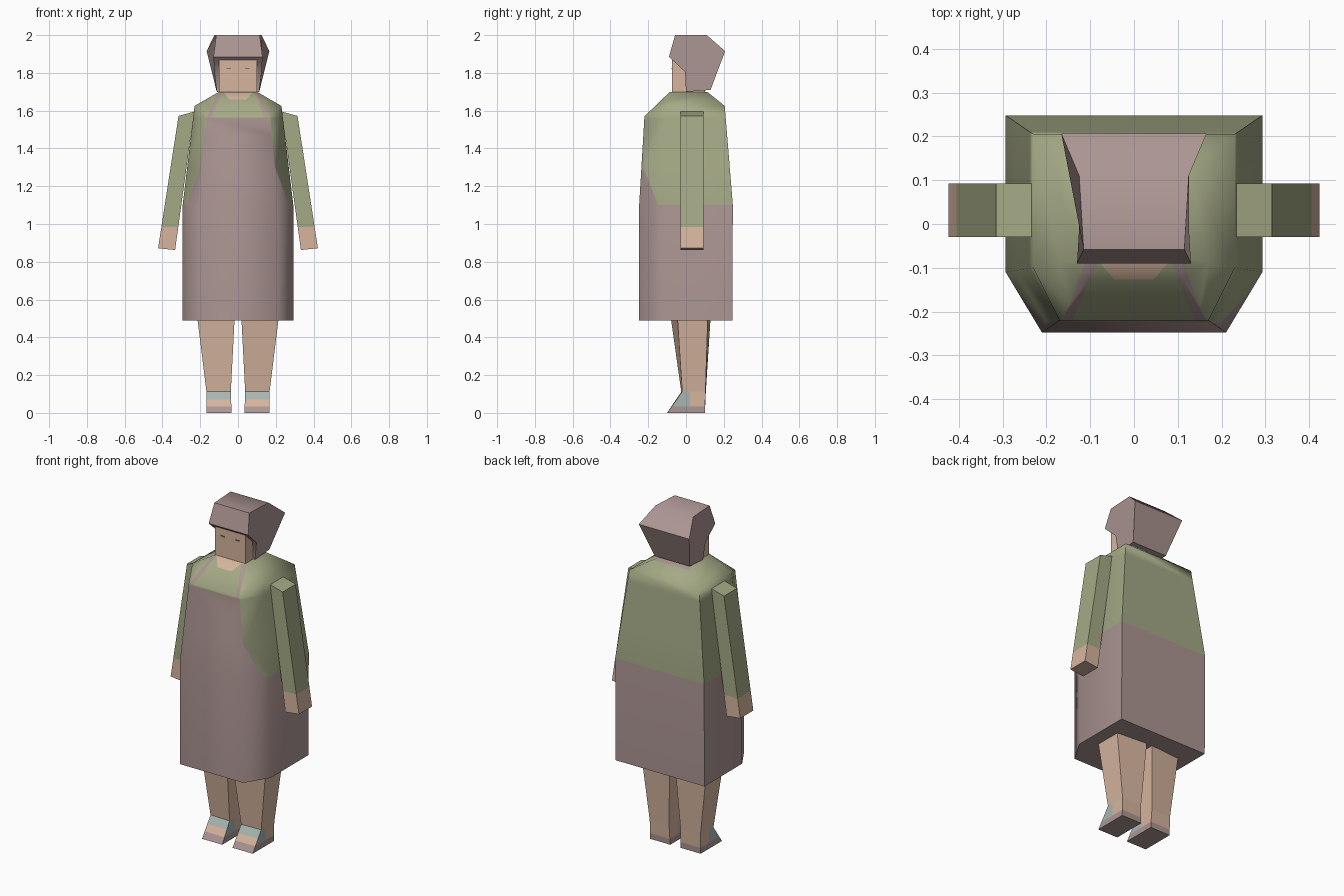
import bpy, bmesh
from mathutils import Vector

cube = bpy.data.objects.get("Cube")
if cube:
    bpy.data.objects.remove(cube)


def material(name, rgb):
    m = bpy.data.materials.new(name)
    m.use_nodes = True
    lin = [(c / 255 / 12.92 if c < 11 else ((c / 255 + 0.055) / 1.055) ** 2.4) for c in rgb]
    m.diffuse_color = (*lin, 1)
    bsdf = m.node_tree.nodes["Principled BSDF"]
    bsdf.inputs["Base Color"].default_value = (*lin, 1)
    bsdf.inputs["Roughness"].default_value = 0.9
    return m


MAUVE, GREEN, SKIN, BLUE, GREY = range(5)
MATS = [material("mauve cloth", (172, 150, 147)),
        material("olive cloth", (165, 170, 134)),
        material("skin", (214, 181, 158)),
        material("pale blue sock", (168, 182, 177)),
        material("eye grey", (135, 118, 112))]


def loft(rings):
    """Skin matching rings of points with quads and close both ends."""
    bm = bmesh.new()
    loops = [[bm.verts.new(p) for p in ring] for ring in rings]
    n = len(loops[0])
    for a, b in zip(loops, loops[1:]):
        for i in range(n):
            j = (i + 1) % n
            bm.faces.new((a[i], a[j], b[j], b[i]))
    bm.faces.new(loops[0][::-1])
    bm.faces.new(loops[-1])
    bmesh.ops.recalc_face_normals(bm, faces=bm.faces[:])
    return bm


def cut(bm, co, normal, test=lambda c: True):
    """Split the faces whose centre passes the test along a plane."""
    faces = [f for f in bm.faces if test(f.calc_center_median())]
    geom = set(faces)
    for f in faces:
        geom.update(f.edges)
        geom.update(f.verts)
    bmesh.ops.bisect_plane(bm, geom=list(geom), dist=1e-5,
                           plane_co=co, plane_no=Vector(normal).normalized())


def finish(name, bm, rule, smooth=0):
    """Colour faces by a rule of centre and normal, then make the object."""
    bm.normal_update()
    for f in bm.faces:
        f.material_index = rule(f.calc_center_median(), f.normal)
    me = bpy.data.meshes.new(name)
    bm.to_mesh(me)
    bm.free()
    for m in MATS:
        me.materials.append(m)
    ob = bpy.data.objects.new(name, me)
    bpy.context.collection.objects.link(ob)
    if smooth:
        bpy.ops.object.select_all(action='DESELECT')
        bpy.context.view_layer.objects.active = ob
        ob.select_set(True)
        bpy.ops.object.shade_smooth_by_angle(angle=smooth)
    return ob


def box(lo, hi):
    (x0, y0, z0), (x1, y1, z1) = lo, hi
    return loft([[(x0, y0, z), (x1, y0, z), (x1, y1, z), (x0, y1, z)] for z in (z0, z1)])


# Dress: six-sided sections given as (x, y, z) of back, side and front corners
def section(*half):
    return list(half) + [(-x, y, z) for x, y, z in reversed(half)]


dress = loft([
    section((.293, .245, .49), (.293, -.11, .49), (.21, -.248, .49)),
    section((.293, .248, 1.1), (.293, -.11, 1.1), (.21, -.248, 1.1)),
    section((.23, .205, 1.625), (.23, -.1, 1.625), (.17, -.22, 1.57)),
    section((.1, .112, 1.7), (.1, -.078, 1.7), (.085, -.085, 1.7)),
])

# Apron outline: half width at each height, with straps running to the collar
APRON = [(1.1, .27), (1.3, .2), (1.56, .167), (1.7, .107)]
BIB, NECKLINE, COLLAR, STRAP = 1.56, 1.66, 1.685, .023


def apron_width(z):
    for (z0, w0), (z1, w1) in zip(APRON, APRON[1:]):
        if z <= z1:
            return w0 + (w1 - w0) * (z - z0) / (z1 - z0)
    return APRON[-1][1]


def neck_width(z):
    return .045 + (z - NECKLINE) * .9


def slanted_cuts(z0, z1, width, offset=0):
    for s in (-1, 1):
        w0, w1 = width(z0) - offset, width(z1) - offset
        cut(dress, (s * w0, 0, z0), (z1 - z0, 0, -s * (w1 - w0)),
            lambda c: c.y < 0 and z0 < c.z < z1 - .001)


for z in (1.3, BIB):
    cut(dress, (0, 0, z), (0, 0, 1))
for (z0, _), (z1, _) in zip(APRON, APRON[1:]):
    slanted_cuts(z0, z1, apron_width)
slanted_cuts(BIB, 1.7, apron_width, STRAP)
cut(dress, (0, 0, NECKLINE), (0, 0, 1), lambda c: c.y < 0 and c.z > BIB)
slanted_cuts(NECKLINE, 1.7, neck_width)
cut(dress, (0, 0, COLLAR), (0, 0, 1), lambda c: c.y > 0)


def dress_colour(c, n):
    if c.z < 1.1:
        return MAUVE
    if n.z > .99:
        return SKIN
    if c.y > 0:
        return MAUVE if c.z > COLLAR else GREEN
    if c.z > NECKLINE and abs(c.x) < neck_width(c.z):
        return SKIN
    w = apron_width(c.z)
    if abs(c.x) > w or (c.z > BIB and abs(c.x) < w - STRAP):
        return GREEN
    return MAUVE


finish("apron_dress", dress, dress_colour, smooth=1.05)

# Head with neck, and thin eye plates
finish("head", box((-.1, -.073, 1.68), (.1, .1, 1.9)), lambda c, n: SKIN)

# Hair: side profile as (y, z, half width), joined across the head
PROFILE = [(-.09, 1.885, .13), (-.058, 2, .115), (.11, 2, .125), (.207, 1.915, .166),
           (.13, 1.71, .115), (0, 1.7, .112), (-.005, 1.805, .125)]
hair = loft([[(s * w, y, z) for y, z, w in PROFILE] for s in (-1, 1)])
finish("hair", hair, lambda c, n: MAUVE, smooth=.85)


def arm_colour(c, n):
    return SKIN if c.z < .985 else GREEN


def leg_colour(c, n):
    if c.z < .035:
        return MAUVE
    if c.z < .112 and c.y < .02:
        if n.y < -.5 and c.z < .07:
            return SKIN
        return BLUE
    return SKIN


for s, side in ((1, "left"), (-1, "right")):
    # Arm with sleeve and hand
    arm = loft([[(s * x, y, z) for x, z in ((.423, .872), (.333, .862), (.232, 1.595), (.315, 1.572))]
                for y in (-.03, .093)])
    cut(arm, (0, 0, .985), (0, 0, 1))
    finish(side + "_arm", arm, arm_colour)

    # Leg tapering to the ankle, with a wedge foot
    def ring(z, inner, outer, front_in, front_out, back_out, back_in):
        return [(s * inner, front_in, z), (s * outer, front_out, z),
                (s * outer, back_out, z), (s * inner, back_in, z)]

    leg = loft([ring(0, .034, .167, -.1, -.1, .1, .1),
                ring(.112, .038, .167, -.025, -.02, .103, .105),
                ring(.5, .018, .215, -.08, -.045, .115, .13)])
    for z in (.035, .07):
        cut(leg, (0, 0, z), (0, 0, 1))
    cut(leg, (0, .02, 0), (0, 1, 0), lambda c: c.z < .112)
    finish(side + "_leg", leg, leg_colour)

    # Eye
    finish(side + "_eye", box((s * .05 - .012, -.076, 1.82), (s * .05 + .012, -.07, 1.827)),
           lambda c, n: GREY)
